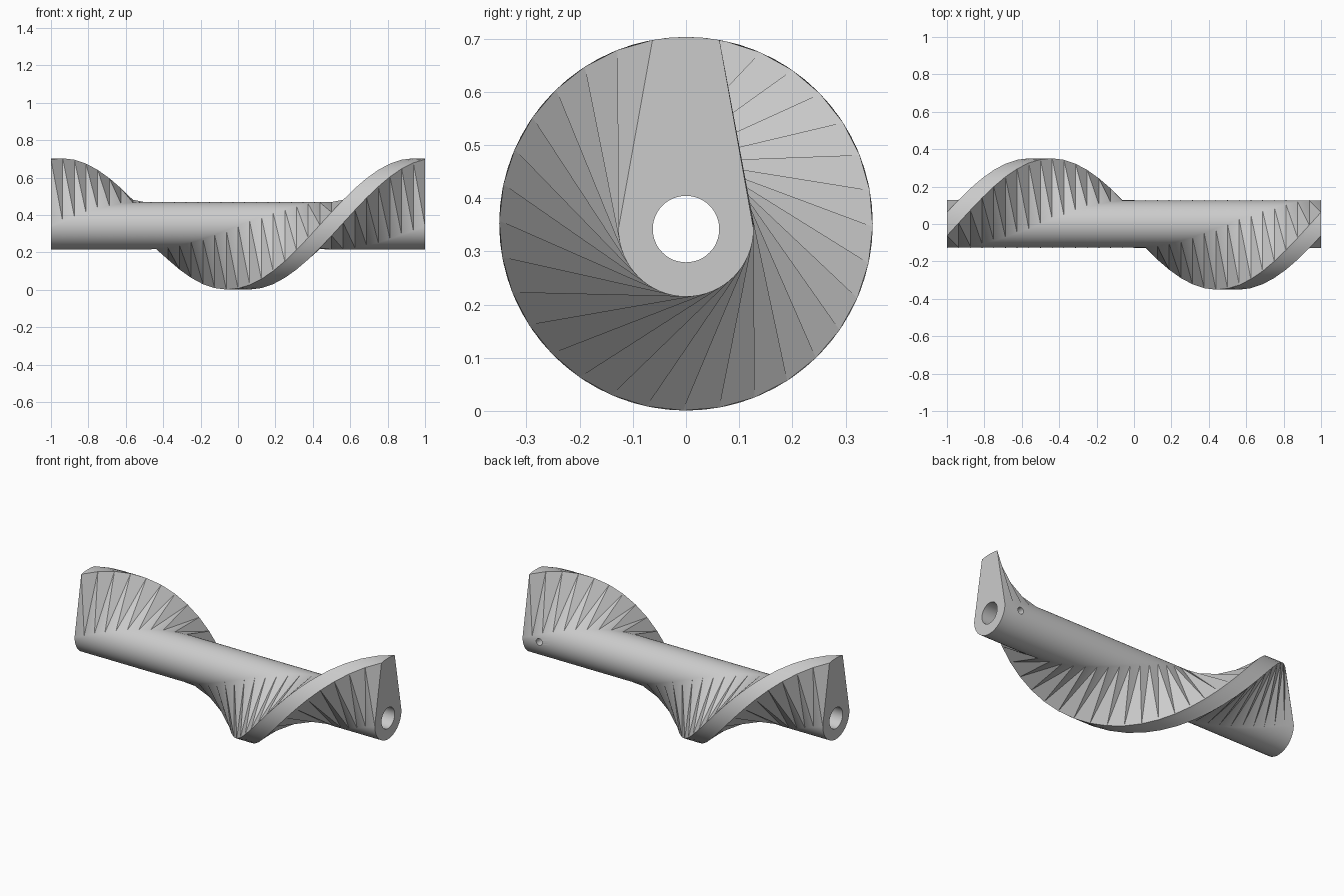
import bpy, bmesh
from math import sin, cos, pi, radians, asin
from mathutils import Matrix

if "Cube" in bpy.data.objects:
    bpy.data.objects.remove(bpy.data.objects["Cube"])

STEPS = 32                 # twist slices over one full turn
HUB_Z, HUB_R = 0.342, 0.127
TIP_Z, TIP_R = 0.352, 0.351
BORE_R, PIN_R = 0.0625, 0.02
HUB_SEG, TIP_SEG = 32, 4

steel = bpy.data.materials.new("light grey")
steel.diffuse_color = (0.6, 0.6, 0.6, 1)
steel.use_nodes = True
steel.node_tree.nodes["Principled BSDF"].inputs["Base Color"].default_value = steel.diffuse_color


def section(x):
    """Teardrop profile (hub half circle + fin tip arc), turned to suit x."""
    turn = (1 - x) * pi
    half = asin(0.063 / TIP_R)
    pts = []
    for j in range(HUB_SEG + 1):
        a = pi + pi * j / HUB_SEG + turn
        pts.append((x, HUB_R * cos(a), HUB_Z + HUB_R * sin(a)))
    for j in range(TIP_SEG + 1):
        a = pi / 2 - half + 2 * half * j / TIP_SEG + turn
        pts.append((x, TIP_R * cos(a), TIP_Z + TIP_R * sin(a)))
    return pts


def cutter(name, radius, length, loc, axis):
    bm = bmesh.new()
    bmesh.ops.create_cone(bm, cap_ends=True, segments=48, radius1=radius, radius2=radius,
                          depth=length, matrix=Matrix.Translation(loc) @ Matrix.Rotation(pi / 2, 4, axis))
    me = bpy.data.meshes.new(name)
    bm.to_mesh(me)
    bm.free()
    ob = bpy.data.objects.new(name, me)
    ob.hide_render = True
    bpy.context.collection.objects.link(ob)
    return ob


# Twisted screw body
bm = bmesh.new()
rings = [[bm.verts.new(p) for p in section(-1 + 2 * i / STEPS)] for i in range(STEPS + 1)]
n = len(rings[0])
for i in range(STEPS):
    r0, r1 = rings[i], rings[i + 1]
    for j in range(n):
        k = (j + 1) % n
        if j in (HUB_SEG, n - 1):      # fin flanks: diagonals give the sawtooth facets
            bm.faces.new((r0[j], r0[k], r1[k]))
            bm.faces.new((r0[j], r1[k], r1[j]))
        else:                          # hub and fin rim
            bm.faces.new((r0[j], r0[k], r1[k], r1[j]))
bmesh.ops.triangulate(bm, faces=[f for f in bm.faces if len(f.verts) == 4])
bm.faces.new(rings[0])
bm.faces.new(rings[-1])
bmesh.ops.recalc_face_normals(bm, faces=bm.faces)
mesh = bpy.data.meshes.new("screw_body")
bm.to_mesh(mesh)
bm.free()
body = bpy.data.objects.new("screw_body", mesh)
bpy.context.collection.objects.link(body)

# Through bore and the small pin hole near one end
cutters = [cutter("bore_cutter", BORE_R, 2.4, (0, 0, HUB_Z), 'Y'),
           cutter("pin_cutter", PIN_R, 0.2, (0.89, 0.1, HUB_Z), 'X')]
for c in cutters:
    mod = body.modifiers.new(c.name, 'BOOLEAN')
    mod.operation, mod.solver, mod.object = 'DIFFERENCE', 'EXACT', c
bpy.context.view_layer.update()
final = bpy.data.meshes.new_from_object(body.evaluated_get(bpy.context.evaluated_depsgraph_get()))
body.modifiers.clear()
body.data = final
for c in cutters:
    bpy.data.objects.remove(c)

# Colour and shading
final.materials.clear()
final.materials.append(steel)
for p in final.polygons:
    p.use_smooth = True
    p.material_index = 0
final.set_sharp_from_angle(angle=radians(25))
